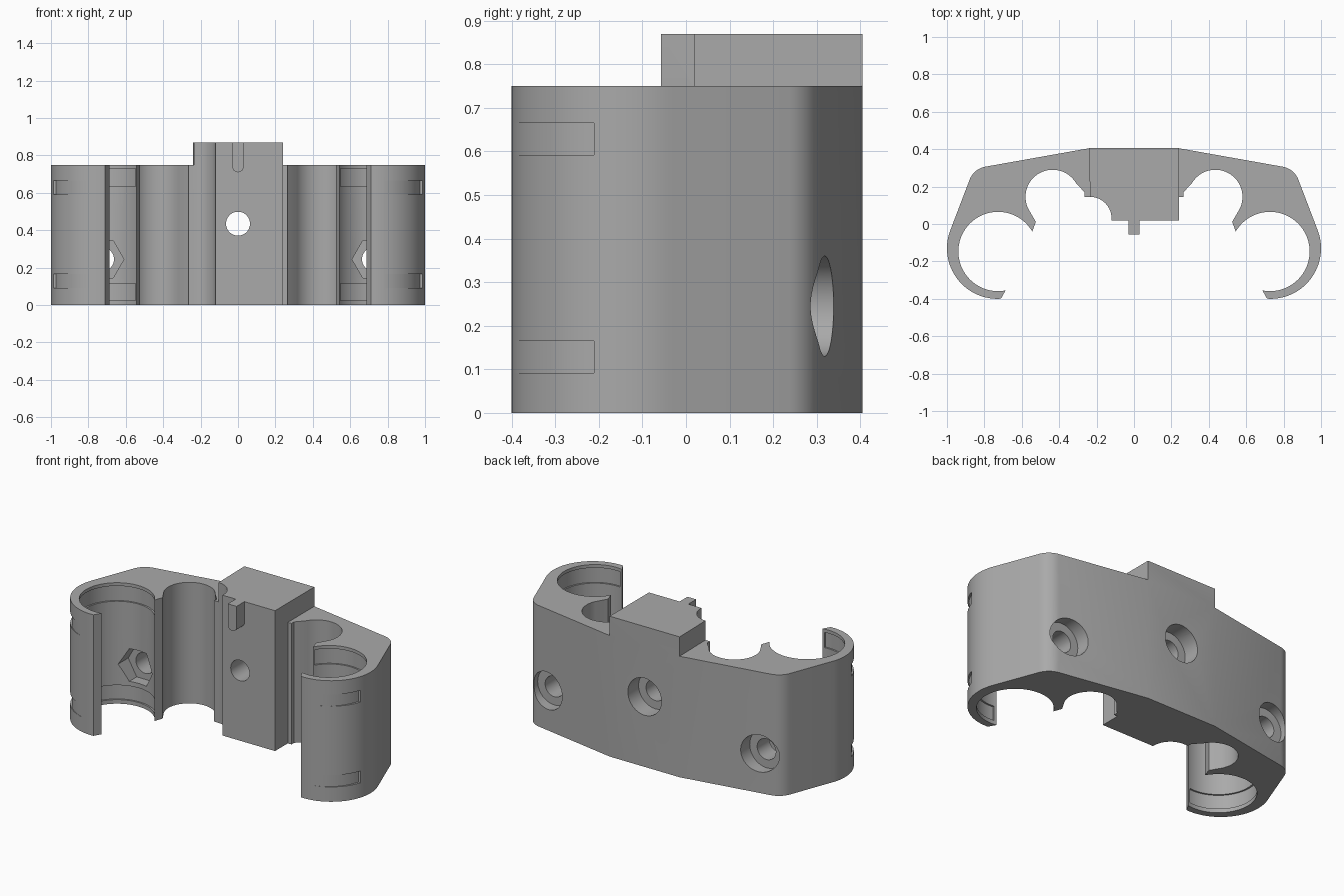
import bpy, bmesh, math
from mathutils import Matrix, Vector

old = bpy.data.objects.get("Cube")
if old:
    bpy.data.objects.remove(old)

grey = bpy.data.materials.new("mid grey")
grey.use_nodes = True
COLOUR = (0.4, 0.4, 0.4, 1)
grey.diffuse_color = COLOUR
grey.node_tree.nodes["Principled BSDF"].inputs["Base Color"].default_value = COLOUR


def arc(cx, cy, r, a0, a1, n):
    angles = [math.radians(a0 + (a1 - a0) * i / n) for i in range(n + 1)]
    return [(cx + r * math.cos(a), cy + r * math.sin(a)) for a in angles]


def make(name, bm):
    bmesh.ops.recalc_face_normals(bm, faces=bm.faces)
    mesh = bpy.data.meshes.new(name)
    bm.to_mesh(mesh)
    bm.free()
    mesh.materials.append(grey)
    obj = bpy.data.objects.new(name, mesh)
    bpy.context.collection.objects.link(obj)
    return obj


def prism(name, outline, z0, z1):
    bm = bmesh.new()
    face = bm.faces.new([bm.verts.new((x, y, z0)) for x, y in outline])
    out = bmesh.ops.extrude_face_region(bm, geom=[face])
    verts = [v for v in out["geom"] if isinstance(v, bmesh.types.BMVert)]
    bmesh.ops.translate(bm, verts=verts, vec=(0, 0, z1 - z0))
    return make(name, bm)


def bore(name, x, z, r, y0, y1, sides=48):
    """Cylinder lying along y, with a vertex pointing sideways."""
    bm = bmesh.new()
    bmesh.ops.create_cone(bm, cap_ends=True, segments=sides, radius1=r, radius2=r, depth=y1 - y0)
    turn = Matrix.Rotation(math.pi / 2, 4, "X") @ Matrix.Rotation(math.pi / 2, 4, "Z")
    if sides == 6:
        # keep the flats level
        bm.verts.ensure_lookup_table()
        v = (turn @ bm.verts[0].co)
        if abs(v.x) < 0.9 * r and abs(v.z) > 0.99 * r:
            turn = Matrix.Rotation(math.pi / 2, 4, "X")
    bmesh.ops.transform(bm, matrix=Matrix.Translation((x, (y0 + y1) / 2, z)) @ turn, verts=bm.verts)
    return make(name, bm)


def combine(obj, tool, operation):
    mod = obj.modifiers.new(tool.name, "BOOLEAN")
    mod.operation = operation
    mod.solver = "EXACT"
    mod.object = tool
    bpy.context.view_layer.objects.active = obj
    bpy.ops.object.modifier_apply(modifier=mod.name)
    bpy.data.objects.remove(tool)


def flip(points, side):
    return [(x * side, y) for x, y in points]


# Body outline: back edge, rounded corner, curled arm, large socket, small socket
half = [(0.24, 0.405)]
half += arc(0.776, 0.198, 0.11, 79.8, 20.6, 10)
half += arc(0.73, -0.13, 0.27, 20.6, -94, 32)
half += arc(0.727, -0.147, 0.212, -101, 150, 56)
half += [(0.525, 0.012)]
half += arc(0.435, 0.145, 0.145, -26, 149, 32)
half += [(0.265, 0.17), (0.265, 0.145)]

# Central block outline, with a scooped front corner on one side
block_front = [(0.24, 0.145), (0.24, 0.02), (-0.12, 0.02)]
block_front += arc(-0.235, 0.03, 0.115, 0, 90, 14)
block = [(-0.24, 0.405), (0.24, 0.405)] + block_front

body = prism("holder_body", half + block_front + flip(half, -1)[::-1], 0, 0.75)
combine(body, prism("raised_block", block, 0.75, 0.87), "UNION")

# Locating tab with a rounded lower end
tab = bore("locating_tab", 0, 0.74, 0.03, -0.057, 0.06)
square = [(-0.03, -0.057), (0.03, -0.057), (0.03, 0.06), (-0.03, 0.06)]
combine(tab, prism("tab_upper", square, 0.74, 0.87), "UNION")
combine(body, tab, "UNION")

# Central bolt hole with a counterbore at the back
combine(body, bore("centre_hole", 0, 0.435, 0.064, -0.2, 0.6), "DIFFERENCE")
combine(body, bore("centre_counterbore", 0, 0.435, 0.115, 0.3, 0.6), "DIFFERENCE")

for side in (1, -1):
    # Side bolt holes: counterbore behind, hexagonal nut pocket in the socket
    x = 0.727 * side
    combine(body, bore("side_hole", x, 0.245, 0.064, -0.1, 0.6), "DIFFERENCE")
    combine(body, bore("side_counterbore", x, 0.245, 0.115, 0.25, 0.6), "DIFFERENCE")
    combine(body, bore("nut_pocket", x, 0.245, 0.117, -0.1, 0.13, 6), "DIFFERENCE")

    # Shallow ring grooves inside the large socket
    for z0, z1 in ((0.025, 0.115), (0.635, 0.73)):
        ring = arc(0.727, -0.147, 0.222, -97, 148, 56) + arc(0.727, -0.147, 0.19, 148, -97, 56)
        combine(body, prism("socket_groove", flip(ring, side), z0, z1), "DIFFERENCE")

    # Strap recesses on the outside of each arm
    for z0, z1 in ((0.092, 0.165), (0.592, 0.665)):
        ring = arc(0.727, -0.147, 0.254, -85, -14.5, 20) + arc(0.727, -0.147, 0.32, -11.5, -85, 20)
        combine(body, prism("strap_recess", flip(ring, side), z0, z1), "DIFFERENCE")

bpy.ops.object.select_all(action="DESELECT")
body.select_set(True)
bpy.context.view_layer.objects.active = body
bpy.ops.object.shade_smooth_by_angle(angle=math.radians(30))
